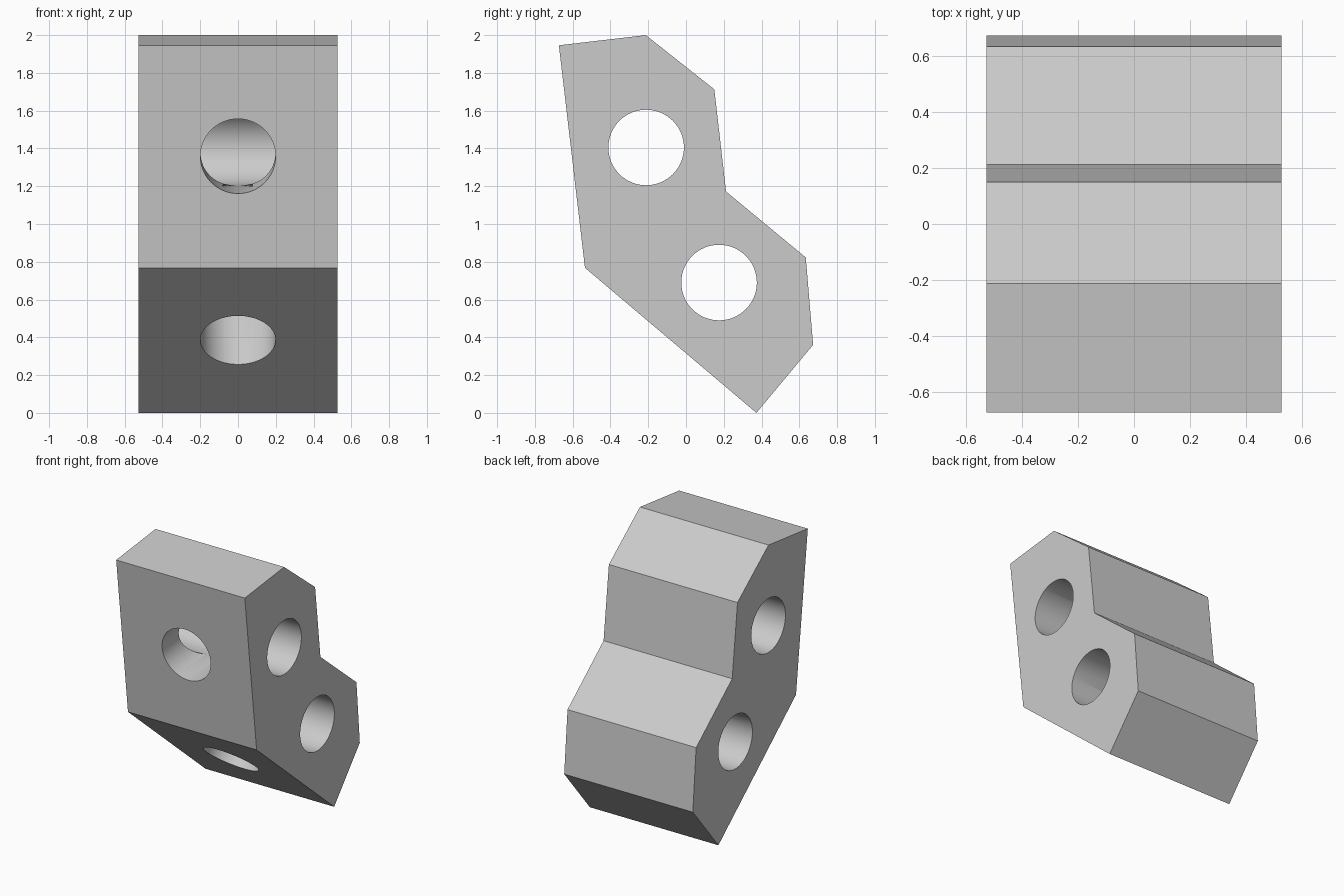
import bpy
import bmesh
import math
from mathutils import Vector

default = bpy.data.objects.get("Cube")
if default:
    bpy.data.objects.remove(default, do_unlink=True)

HALF_WIDTH = 0.527
RADIUS = 0.2

# Side outline as (y, z)
OUTLINE = [(-0.673, 1.946), (-0.213, 2.0), (0.15, 1.713), (0.212, 1.172),
           (0.634, 0.823), (0.673, 0.36), (0.373, 0.0), (-0.535, 0.768)]
UPPER = Vector((0, -0.211, 1.405))
LOWER = Vector((0, 0.175, 0.69))

grey = bpy.data.materials.new("plain grey")
grey.use_nodes = True
grey.diffuse_color = (0.6, 0.6, 0.6, 1)
grey.node_tree.nodes["Principled BSDF"].inputs["Base Color"].default_value = (0.6, 0.6, 0.6, 1)


def add_object(name, bm):
    bmesh.ops.recalc_face_normals(bm, faces=bm.faces)
    mesh = bpy.data.meshes.new(name)
    bm.to_mesh(mesh)
    bm.free()
    mesh.materials.append(grey)
    obj = bpy.data.objects.new(name, mesh)
    bpy.context.collection.objects.link(obj)
    return obj


def cutter(name, start, end, radius):
    """Cylinder running from start to end."""
    axis = end - start
    bm = bmesh.new()
    bmesh.ops.create_cone(bm, cap_ends=True, segments=64, radius1=radius,
                          radius2=radius, depth=axis.length)
    obj = add_object(name, bm)
    obj.rotation_mode = "QUATERNION"
    obj.rotation_quaternion = axis.to_track_quat("Z", "Y")
    obj.location = (start + end) / 2
    obj.hide_render = True
    return obj


# Angled block: outline extruded across the width
bm = bmesh.new()
side = bm.faces.new([bm.verts.new((-HALF_WIDTH, y, z)) for y, z in OUTLINE])
extruded = bmesh.ops.extrude_face_region(bm, geom=[side])["geom"]
bmesh.ops.translate(bm, vec=(2 * HALF_WIDTH, 0, 0),
                    verts=[v for v in extruded if isinstance(v, bmesh.types.BMVert)])
block = add_object("angled_block", bm)

# Cross holes go right through; each blind bore meets one at its axis,
# square to the front or underside face
front_edge = Vector((0, *OUTLINE[7])) - Vector((0, *OUTLINE[0]))
under_edge = Vector((0, *OUTLINE[6])) - Vector((0, *OUTLINE[7]))
cutters = []
for label, centre, edge in (("upper", UPPER, front_edge), ("lower", LOWER, under_edge)):
    across = Vector((HALF_WIDTH + 0.2, 0, 0))
    outward = edge.cross(Vector((1, 0, 0))).normalized()
    if outward.y > 0:
        outward.negate()
    cutters.append(cutter(label + "_cross_hole_cutter", centre - across, centre + across, RADIUS))
    cutters.append(cutter(label + "_bore_cutter", centre, centre + outward * 0.7, RADIUS * 0.995))

# Cut the holes and bake the result
bpy.context.view_layer.objects.active = block
for tool in cutters:
    cut = block.modifiers.new(tool.name, "BOOLEAN")
    cut.operation = "DIFFERENCE"
    cut.solver = "EXACT"
    cut.object = tool
    bpy.ops.object.modifier_apply(modifier=cut.name)
for tool in cutters:
    bpy.data.objects.remove(tool, do_unlink=True)

# Smooth bores, crisp edges
bpy.ops.object.select_all(action="DESELECT")
block.select_set(True)
bpy.ops.object.shade_smooth_by_angle(angle=math.radians(30))
